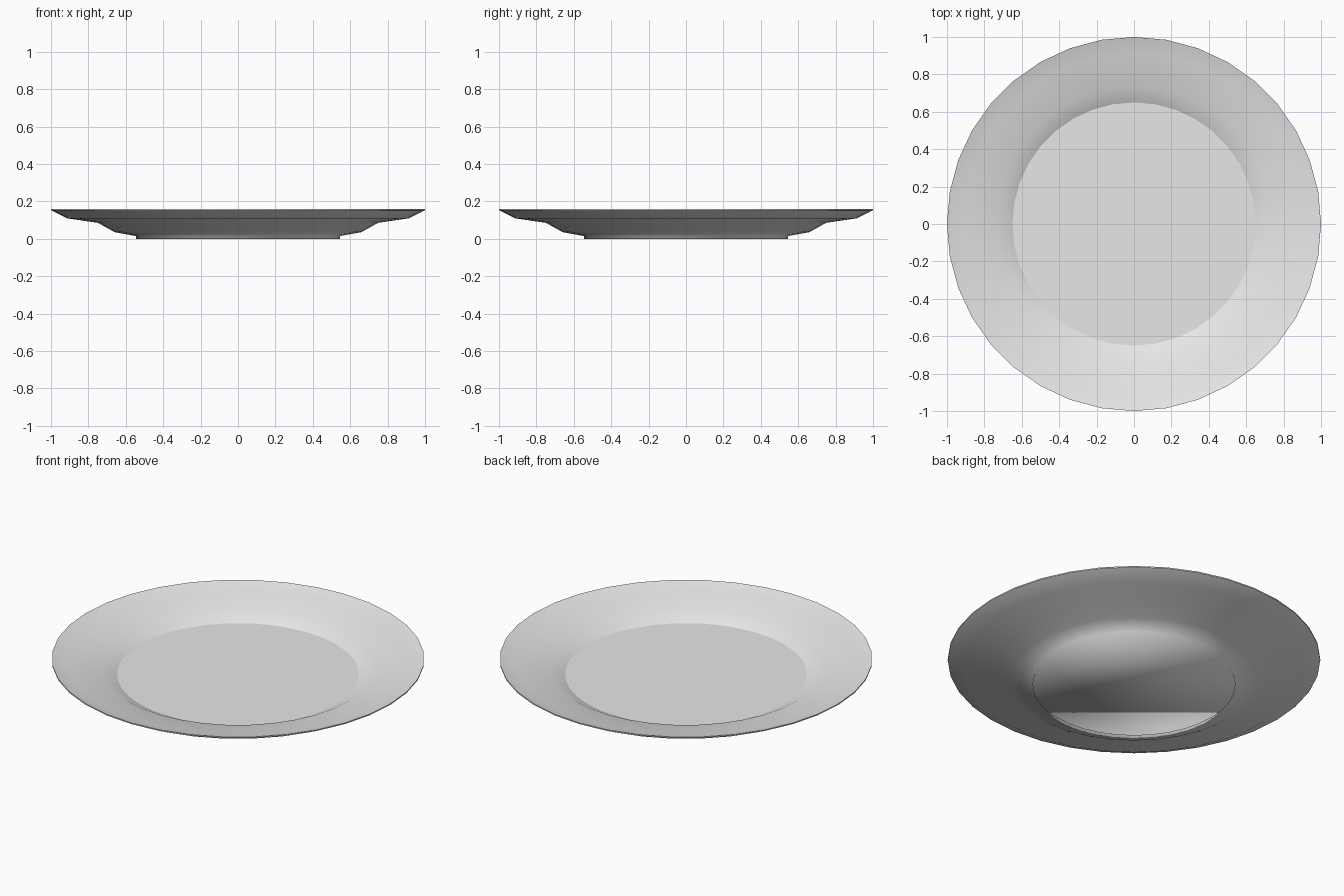
import bpy, bmesh, math

cube = bpy.data.objects.get("Cube")
if cube:
    bpy.data.objects.remove(cube, do_unlink=True)

SIDES = 36

# Glazed ceramic colour
glaze = bpy.data.materials.new("light grey ceramic")
glaze.use_nodes = True
glaze.diffuse_color = (0.8, 0.8, 0.8, 1)
glaze.node_tree.nodes["Principled BSDF"].inputs["Base Color"].default_value = (0.8, 0.8, 0.8, 1)

# Cross-section (radius, height) from the foot, up the underside, over the lip, down to the well
profile = [
    (0.545, 0.0), (0.545, 0.015), (0.66, 0.036), (0.75, 0.086), (0.915, 0.11),
    (1.0, 0.153), (1.0, 0.16),
    (0.91, 0.133), (0.735, 0.108), (0.65, 0.066),
]

bm = bmesh.new()
rings = []
for r, z in profile:
    rings.append([bm.verts.new((r * math.cos(math.tau * i / SIDES),
                                r * math.sin(math.tau * i / SIDES), z))
                  for i in range(SIDES)])

# Walls between neighbouring rings
for low, high in zip(rings, rings[1:]):
    for i in range(SIDES):
        j = (i + 1) % SIDES
        bm.faces.new((low[i], low[j], high[j], high[i]))

# Underside of the foot and flat eating surface
base = bm.faces.new(rings[0][::-1])
well = bm.faces.new(rings[-1])

for face in bm.faces:
    face.smooth = True
# Crisp borders round the well and along the lip
for edge in well.edges:
    edge.smooth = False
for ring in rings[5:7]:
    for i in range(SIDES):
        bm.edges.get((ring[i], ring[(i + 1) % SIDES])).smooth = False

mesh = bpy.data.meshes.new("plate")
bm.to_mesh(mesh)
bm.free()
mesh.materials.append(glaze)
plate = bpy.data.objects.new("plate", mesh)
bpy.context.collection.objects.link(plate)
